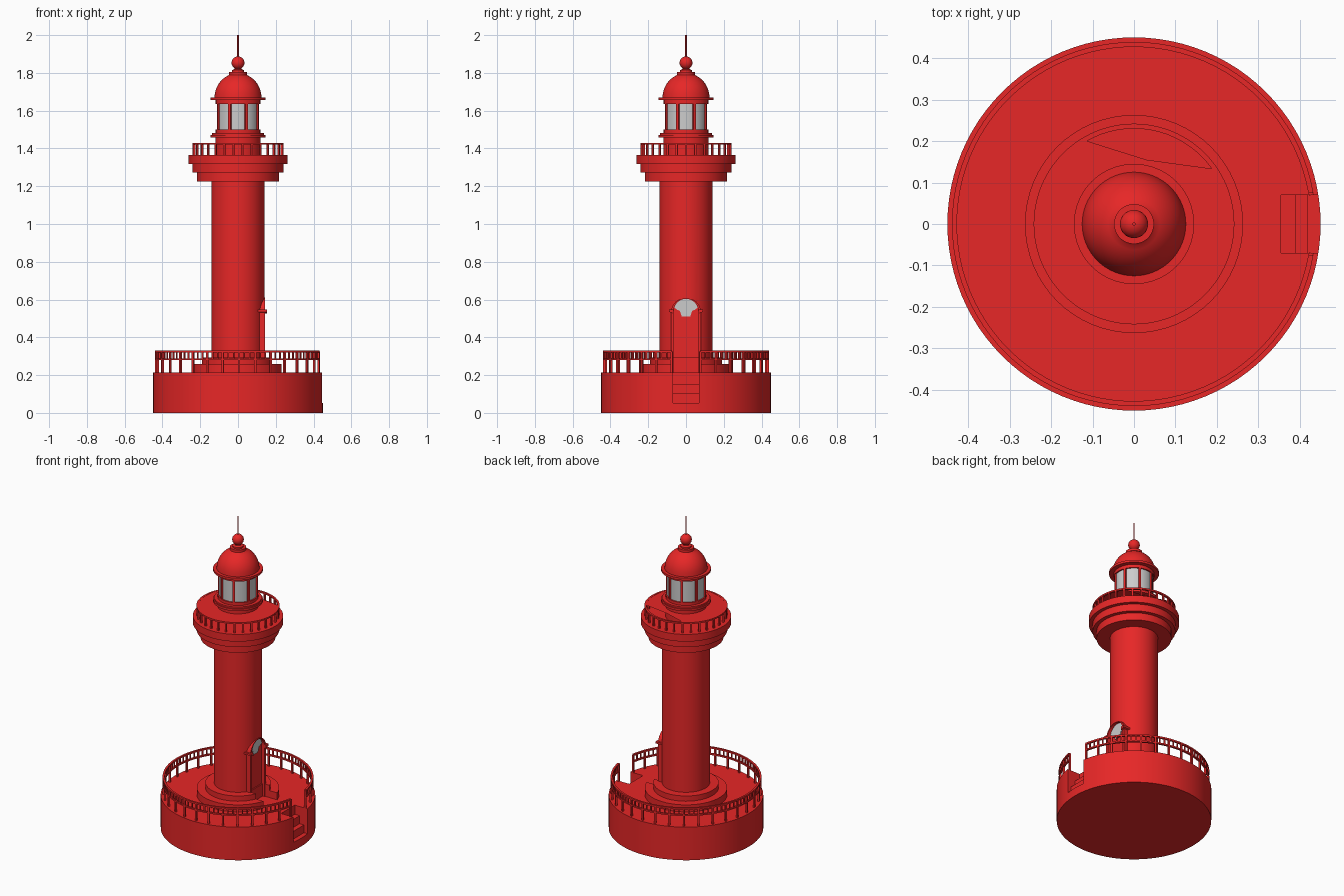
import bpy, bmesh
from math import sin, cos, pi, radians, asin
from mathutils import Matrix, Vector

if "Cube" in bpy.data.objects:
    bpy.data.objects.remove(bpy.data.objects["Cube"])


def material(name, rgb):
    m = bpy.data.materials.new(name)
    m.diffuse_color = (*rgb, 1)
    m.use_nodes = True
    m.node_tree.nodes["Principled BSDF"].inputs["Base Color"].default_value = m.diffuse_color
    return m


RED = material("red_paint", (0.8, 0.02, 0.02))
GREY = material("pale_glass", (0.75, 0.75, 0.75))


def finish(bm, name, mat, smooth=True):
    bmesh.ops.recalc_face_normals(bm, faces=bm.faces)
    me = bpy.data.meshes.new(name)
    bm.to_mesh(me)
    bm.free()
    ob = bpy.data.objects.new(name, me)
    bpy.context.collection.objects.link(ob)
    if mat:
        me.materials.append(mat)
    if smooth:
        bpy.ops.object.select_all(action='DESELECT')
        bpy.context.view_layer.objects.active = ob
        ob.select_set(True)
        bpy.ops.object.shade_smooth_by_angle(angle=radians(35))
    return ob


def lathe(name, profile, mat=RED, n=64):
    """Solid of revolution; profile runs bottom to top as (radius, z)."""
    bm = bmesh.new()
    rings = [[bm.verts.new((r * cos(2 * pi * i / n), r * sin(2 * pi * i / n), z))
              for i in range(n)] for r, z in profile]
    for a, b in zip(rings, rings[1:]):
        for i in range(n):
            j = (i + 1) % n
            bm.faces.new((a[i], a[j], b[j], b[i]))
    bm.faces.new(rings[0][::-1])
    bm.faces.new(rings[-1])
    return finish(bm, name, mat)


def rail(name, r0, r1, z0, z1, gap=0.0, n=72):
    """Rectangular-section hoop, open by +-gap radians around +x."""
    bm = bmesh.new()
    count = n + 1 if gap else n
    rings = []
    for i in range(count):
        t = gap + (2 * pi - 2 * gap) * i / n
        rings.append([bm.verts.new((r * cos(t), r * sin(t), z))
                      for r, z in ((r0, z0), (r1, z0), (r1, z1), (r0, z1))])
    pairs = list(zip(rings, rings[1:]))
    if gap:
        bm.faces.new(rings[0])
        bm.faces.new(rings[-1])
    else:
        pairs.append((rings[-1], rings[0]))
    for a, b in pairs:
        for k in range(4):
            bm.faces.new((a[k], a[k - 1], b[k - 1], b[k]))
    return finish(bm, name, RED)


def posts(name, r, z0, z1, w, n, gap=0.0, start=0.0):
    """Square uprights spread round a circle."""
    bm = bmesh.new()
    for i in range(n + 1 if gap else n):
        t = start + gap + (2 * pi - 2 * gap) * i / n
        m = (Matrix.Rotation(t, 4, 'Z') @ Matrix.Translation((r, 0, (z0 + z1) / 2))
             @ Matrix.Diagonal((w, w, z1 - z0, 1)))
        bmesh.ops.create_cube(bm, size=1, matrix=m)
    return finish(bm, name, RED, False)


def prism(name, pts, axis, lo, hi, mat=RED):
    """Extrude a 2D outline along x (pts = y,z) or y (pts = x,z)."""
    bm = bmesh.new()
    place = (lambda p, d: (d, p[0], p[1])) if axis == 'x' else (lambda p, d: (p[0], d, p[1]))
    f = bm.faces.new([bm.verts.new(place(p, lo)) for p in pts])
    ext = bmesh.ops.extrude_face_region(bm, geom=[f])
    move = Vector((hi - lo, 0, 0)) if axis == 'x' else Vector((0, hi - lo, 0))
    bmesh.ops.translate(bm, vec=move,
                        verts=[v for v in ext['geom'] if isinstance(v, bmesh.types.BMVert)])
    return finish(bm, name, mat, False)


def cut(ob, cutter):
    cutter.hide_render = True
    cutter.hide_viewport = True
    mod = ob.modifiers.new("cut", 'BOOLEAN')
    mod.operation = 'DIFFERENCE'
    mod.solver = 'EXACT'
    mod.object = cutter


def arch(r, foot, spring, n=16):
    return [(-r, foot)] + [(-r * cos(pi * i / n), spring + r * sin(pi * i / n))
                           for i in range(n + 1)] + [(r, foot)]


# Round base with steps cut into the +x side
base = lathe("base", [(0.45, 0), (0.45, 0.213)], n=96)
cut(base, prism("steps_cutter", [(0.355, 0.3), (0.355, 0.154), (0.389, 0.154), (0.389, 0.103),
                                 (0.42, 0.103), (0.42, 0.053), (0.5, 0.053), (0.5, 0.3)],
                'y', -0.07, 0.07))

# Stepped plinth with a passage to the door
plinth = lathe("plinth", [(0.24, 0.21), (0.24, 0.258), (0.19, 0.258), (0.19, 0.292)])
cut(plinth, prism("passage_cutter", [(-0.07, 0.213), (-0.07, 0.4), (0.07, 0.4), (0.07, 0.213)],
                  'x', 0.13, 0.3))

# Tower shaft with a recessed doorway
tower = lathe("tower", [(0.14, 0.21), (0.14, 1.23)])
cut(tower, prism("doorway_cutter", arch(0.065, 0.213, 0.54), 'x', 0.122, 0.2))

# Door surround, imposts and fan-shaped window
outer, inner = arch(0.08, 0.213, 0.53), arch(0.065, 0.213, 0.54)
prism("door_surround", outer + inner[::-1], 'x', 0.10, 0.144)
for s, side in ((-1, "left"), (1, "right")):
    prism(f"impost_{side}", [(s * 0.065, 0.525), (s * 0.09, 0.535), (s * 0.09, 0.547),
                             (s * 0.065, 0.547)], 'x', 0.10, 0.154)
fan = [(0.064 * cos(radians(a)), 0.54 + 0.064 * sin(radians(a))) for a in range(15, 166, 10)]
fan += [(-0.045, 0.545), (-0.032, 0.54), (-0.022, 0.51), (0.022, 0.51), (0.032, 0.54), (0.045, 0.545)]
prism("fan_window", fan, 'x', 0.12, 0.127, GREY)

# Lower railing, open at the steps
gap = asin(0.075 / 0.433)
rail("lower_top_rail", 0.427, 0.439, 0.320, 0.330, gap, 90)
rail("lower_mid_rail", 0.427, 0.439, 0.279, 0.288, gap, 90)
posts("lower_posts", 0.433, 0.21, 0.325, 0.011, 30, gap)
posts("lower_balusters", 0.433, 0.284, 0.325, 0.007, 90, gap)

# Corbelled gallery
lathe("gallery", [(0.218, 1.225), (0.218, 1.272), (0.241, 1.272), (0.241, 1.318),
                  (0.263, 1.318), (0.263, 1.364)])
rail("gallery_rail", 0.23, 0.242, 1.420, 1.430)
posts("gallery_posts", 0.236, 1.36, 1.425, 0.010, 30)

# Thin deck over the gallery rail, open in a sliver at the back
bm = bmesh.new()
deck = [(0.232 * cos(radians(a)), 0.232 * sin(radians(a))) for a in range(120, 398, 5)]
deck.append((0.03, 0.155))
bm.faces.new([bm.verts.new((x, y, 1.429)) for x, y in deck])
finish(bm, "gallery_deck", RED, False)

# Lantern room: drum, glass, frame posts
lathe("lantern_drum", [(0.12, 1.36), (0.12, 1.458), (0.145, 1.458), (0.145, 1.472),
                       (0.138, 1.472), (0.138, 1.482), (0.118, 1.482), (0.118, 1.5)])
lathe("lantern_glass", [(0.11, 1.49), (0.11, 1.64)], GREY)
posts("lantern_frame", 0.111, 1.49, 1.64, 0.014, 8, start=pi / 8)

# Dome roof with cornice, collar, ball and rod
dome = [(0.118, 1.635), (0.118, 1.656), (0.145, 1.656), (0.145, 1.67), (0.125, 1.67)]
dome += [(0.124 * cos(t), 1.67 + 0.128 * sin(t)) for t in (radians(a) for a in range(6, 67, 6))]
dome += [(0.048, 1.79), (0.048, 1.806), (0.032, 1.806), (0.032, 1.815), (0.018, 1.82), (0.018, 1.83)]
lathe("dome", dome)
bm = bmesh.new()
bmesh.ops.create_uvsphere(bm, u_segments=32, v_segments=16, radius=0.034,
                          matrix=Matrix.Translation((0, 0, 1.853)))
finish(bm, "ball", RED)
lathe("rod", [(0.004, 1.88), (0.004, 2.0)], n=12)
